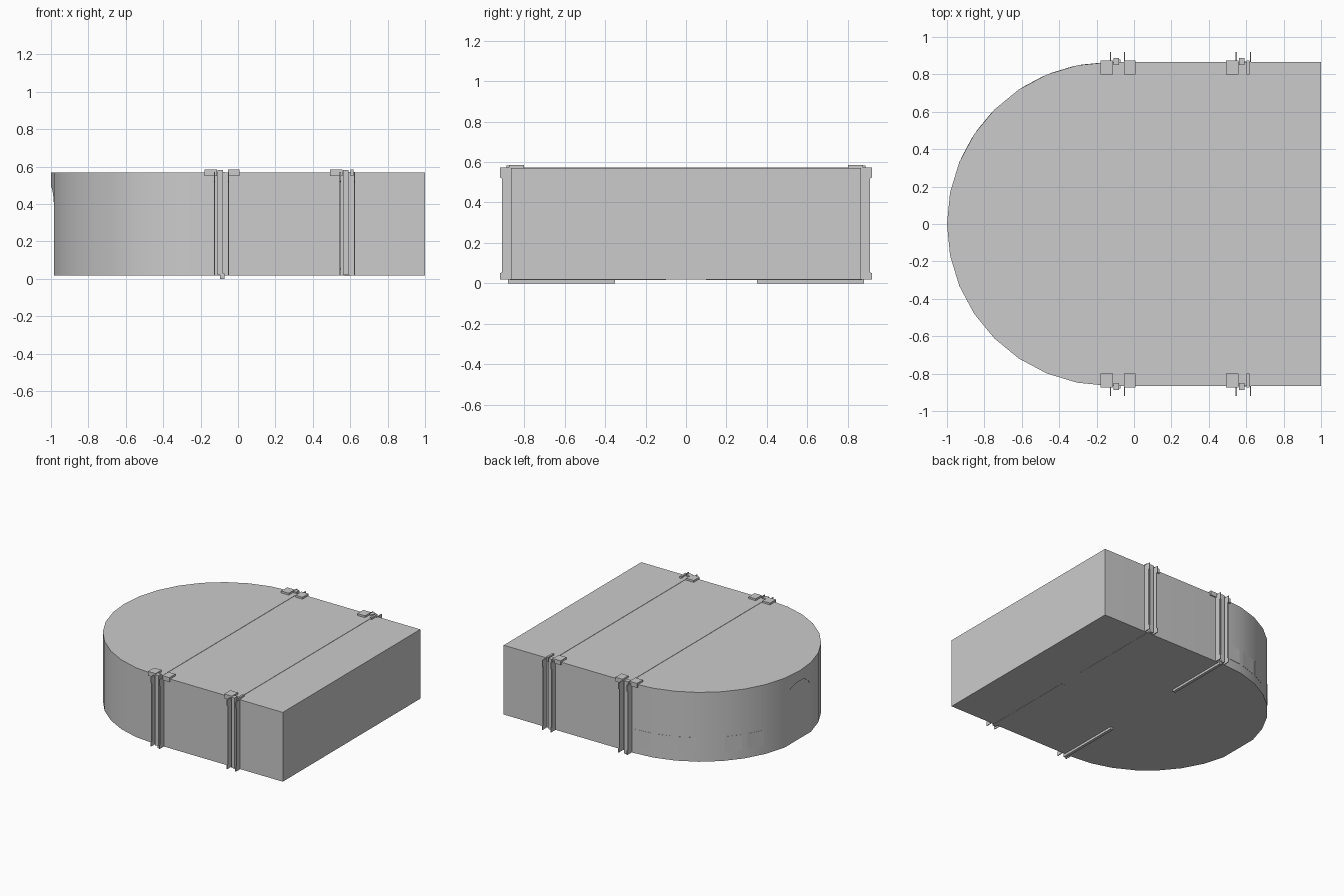
import bpy, bmesh, math
from mathutils import Vector

if "Cube" in bpy.data.objects:
    bpy.data.objects.remove(bpy.data.objects["Cube"])

R, CX, Z0, Z1 = 0.865, -0.135, 0.018, 0.57


def finish(bm, name):
    bmesh.ops.recalc_face_normals(bm, faces=bm.faces)
    me = bpy.data.meshes.new(name)
    bm.to_mesh(me)
    bm.free()
    ob = bpy.data.objects.new(name, me)
    bpy.context.collection.objects.link(ob)
    return ob


def prism(name, pts, vec):
    """Extrude a closed outline along vec."""
    bm = bmesh.new()
    face = bm.faces.new([bm.verts.new(p) for p in pts])
    ext = bmesh.ops.extrude_face_region(bm, geom=[face])
    verts = [g for g in ext["geom"] if isinstance(g, bmesh.types.BMVert)]
    bmesh.ops.translate(bm, verts=verts, vec=Vector(vec))
    return finish(bm, name)


def box(name, x, y, z):
    pts = [(x[0], y[0], z[0]), (x[1], y[0], z[0]), (x[1], y[1], z[0]), (x[0], y[1], z[0])]
    return prism(name, pts, (0, 0, z[1] - z[0]))


def rim(i):
    """Point i of 16 on the rounded end, starting at the back."""
    a = math.radians(90 + 11.25 * i)
    return Vector((CX + R * math.cos(a), R * math.sin(a), 0))


# Main body: square at one end, half round at the other
outline = [(1, -R, Z0), (1, R, Z0)] + [rim(i) + Vector((0, 0, Z0)) for i in range(17)]
body = prism("main_body", outline, (0, 0, Z1 - Z0))

# Shallow flat arched doorway at the tip of the round end
arch = [(-1.1, -0.2, -0.1), (-1.1, 0.2, -0.1)]
for k in range(13):
    a = math.pi * k / 12
    arch.append((-1.1, 0.18 * math.cos(a), 0.32 + 0.17 * math.sin(a)))
cutter = prism("arch_cutter", arch, (1.1 - 0.984, 0, 0))
cutter.hide_render = True
cutter.hide_set(True)
mod = body.modifiers.new("doorway", "BOOLEAN")
mod.object = cutter
mod.solver = "EXACT"
bpy.context.view_layer.objects.active = body
body.select_set(True)
bpy.ops.object.modifier_apply(modifier=mod.name)
bpy.ops.object.shade_smooth_by_angle(angle=math.radians(25))
body.select_set(False)
bpy.data.objects.remove(cutter)

# Faint window panels, nearly flush with the back part of the curve
for i in (0, 1, 2, 4, 5):
    p, q = rim(i), rim(i + 1)
    out = ((p + q) / 2 - Vector((CX, 0, 0))).normalized()
    a, b = p.lerp(q, 0.12), p.lerp(q, 0.88)
    pts = [a - out * 0.01, b - out * 0.01, b + out * 0.0015, a + out * 0.0015]
    prism("window_panel", [v + Vector((0, 0, 0.09)) for v in pts], (0, 0, 0.12))


def beam_post(label, xa, xb, s):
    """Channel post on one long side: two flared flanges and a web."""
    for x in (xa, xb):
        side = [(0.85, 0.018), (0.92, 0.018), (0.92, 0.05), (0.91, 0.055),
                (0.91, 0.518), (0.92, 0.523), (0.92, 0.572), (0.85, 0.572)]
        prism(label + "_flange", [(x - 0.003, s * y, z) for y, z in side], (0.006, 0, 0))
    box(label + "_web", (xa + 0.015, xb - 0.03), sorted((s * 0.85, s * 0.887)), (0.02, 0.583))


# Two sets of posts with roof ties and joint blocks
for label, xa, xb in (("middle_post", -0.125, -0.05), ("end_post", 0.547, 0.622)):
    for s in (-1, 1):
        beam_post(label, xa, xb, s)
        for x in ((xa - 0.055, xa + 0.012), (xb - 0.004, xb + 0.058 if xa < 0 else xb - 0.02)):
            box(label + "_joint", sorted(x), sorted((s * 0.80, s * 0.875)), (0.55, 0.585))
    box(label + "_roof_tie", (xa + 0.02, xb - 0.02), (-0.86, 0.86), (0.55, 0.5725))

# Runners under the floor
for s in (-1, 1):
    box("middle_runner", (-0.095, -0.072), sorted((s * 0.35, s * 0.88)), (0, 0.03))
    box("end_runner", (0.57, 0.6), sorted((s * 0.1, s * 0.87)), (0.0165, 0.03))
